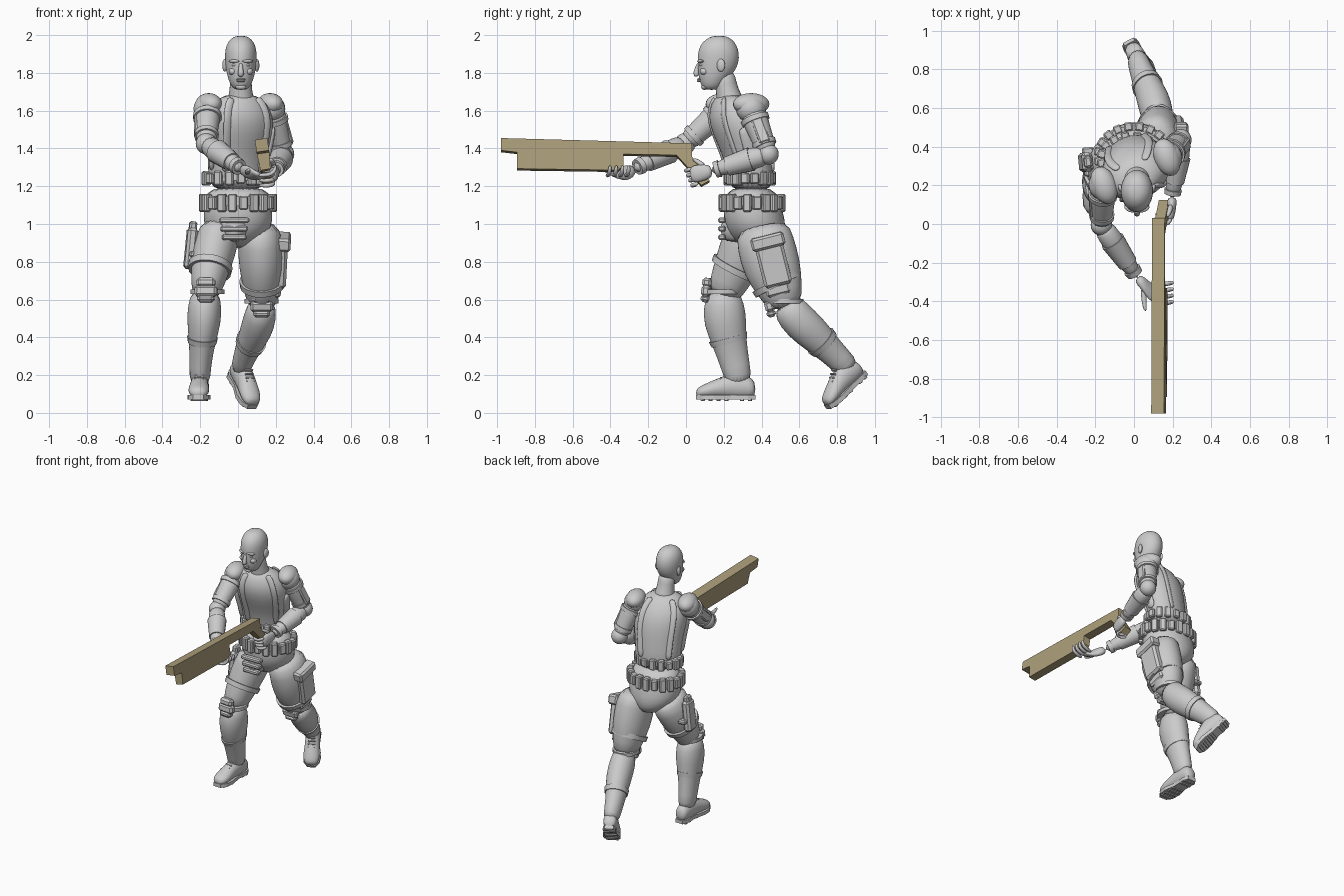
import bpy, bmesh
from math import sin, cos, pi, radians
from mathutils import Vector as V, Matrix as M


def finish(name, bm, smooth=True, sub=0, bevel=0):
    bmesh.ops.recalc_face_normals(bm, faces=bm.faces)
    me = bpy.data.meshes.new(name)
    bm.to_mesh(me)
    bm.free()
    ob = bpy.data.objects.new(name, me)
    bpy.context.collection.objects.link(ob)
    if smooth:
        for p in me.polygons:
            p.use_smooth = True
    if sub:
        ob.modifiers.new("smooth", 'SUBSURF').levels = sub
        ob.modifiers["smooth"].render_levels = sub
    if bevel:
        b = ob.modifiers.new("bevel", 'BEVEL')
        b.width, b.segments = bevel, 1
    return ob


def loft(name, rows, hint=(1, 0, 0), axis=None, n=16, sub=1):
    """rows: (x, y, z, side radius, depth radius) rings along a path"""
    bm = bmesh.new()
    pts = [V(r[:3]) for r in rows]
    rings = []
    for i, r in enumerate(rows):
        t = V(axis) if axis else pts[min(i + 1, len(pts) - 1)] - pts[max(i - 1, 0)]
        t.normalize()
        u = V(hint)
        u = (u - t * u.dot(t)).normalized()
        w = t.cross(u)
        rings.append([bm.verts.new(pts[i] + u * r[3] * 1.02 * cos(2 * pi * k / n)
                                   + w * r[4] * 1.02 * sin(2 * pi * k / n)) for k in range(n)])
    for a, b in zip(rings, rings[1:]):
        for k in range(n):
            bm.faces.new((a[k], a[(k + 1) % n], b[(k + 1) % n], b[k]))
    bm.faces.new(rings[0])
    bm.faces.new(rings[-1])
    return finish(name, bm, True, sub)


def tube(name, *rows, hint=(1, 0, 0), n=12, sub=1):
    return loft(name, [(*r, r[3]) if len(r) == 4 else r for r in rows], hint, None, n, sub)


def blob(name, c, size, rot=0):
    bm = bmesh.new()
    bmesh.ops.create_uvsphere(bm, u_segments=20, v_segments=12, radius=1)
    bm.transform(M.Translation(c) @ M.Rotation(rot, 4, 'Z') @ M.Diagonal((*size, 1)))
    return finish(name, bm)


def frame(o, f, up=(0, 0, 1)):
    f, up = V(f).normalized(), V(up)
    u = (up - f * f.dot(up)).normalized()
    s = f.cross(u)
    m = M((s, f, u)).transposed().to_4x4()
    return M.Translation(o) @ m


def box(name, m, size, bevel=.008):
    bm = bmesh.new()
    bmesh.ops.create_cube(bm, size=1)
    bm.transform((m if isinstance(m, M) else M.Translation(m)) @ M.Diagonal((*size, 1)))
    return finish(name, bm, False, 0, bevel)


def band(name, a, b, ra, rb, d=1.0, hint=(1, 0, 0)):
    """strap with square edges round a limb"""
    ob = loft(name, [(*a, ra, ra * d), (*b, rb, rb * d)], hint, n=20, sub=0)
    for p in ob.data.polygons:
        p.use_smooth = len(p.vertices) == 4


# Torso, twisted about the waist
TW = radians(20)
TORSO = [(0, .345, 1.17, .15, .11), (-.01, .342, 1.27, .152, .115), (0, .32, 1.38, .16, .125),
         (.01, .29, 1.48, .178, .145), (.01, .265, 1.57, .178, .142), (.01, .25, 1.635, .15, .11),
         (.01, .235, 1.69, .085, .07)]
loft("torso", TORSO, (cos(TW), sin(TW), 0), (0, 0, 1), 24)


def on_torso(z, deg, off):
    for p, q in zip(TORSO, TORSO[1:]):
        if p[2] <= z <= q[2]:
            k = (z - p[2]) / (q[2] - p[2])
            x, y, _, rx, ry = [a + (b - a) * k for a, b in zip(p, q)]
            a = radians(deg)
            return V((x, y, z)) + M.Rotation(TW, 3, 'Z') @ V(((rx + off) * cos(a), (ry + off) * sin(a), 0))


# Vest straps and edges, front and back
for deg in (-128, -52, 128, 52):
    pts = [on_torso(z, deg, .002) for z in (1.27, 1.35, 1.44, 1.52, 1.58, 1.63, 1.67)]
    tube("vest_strap", *[(*p, .024, .012) for p in pts], hint=(cos(TW), sin(TW), 0), n=8)
for deg in (-165, -15):
    pts = [on_torso(z, deg, .004) for z in (1.28, 1.36, 1.44, 1.52)]
    tube("vest_side", *[(*p, .016, .035) for p in pts], n=8)

# Pelvis and belts
loft("pelvis", [(0, .4, .87, .05, .07), (0, .385, .91, .12, .13), (0, .37, .98, .18, .16),
                (0, .355, 1.06, .182, .158), (0, .35, 1.13, .175, .145), (0, .345, 1.2, .15, .112)],
     axis=(0, 0, 1), n=20)
loft("groin_guard", [(-.02, .3, .9, .05, .1), (-.02, .29, .95, .075, .11), (-.02, .285, 1.05, .1, .1)],
     axis=(0, 0, 1))
for i in range(3):
    box("guard_plate", (-.02, .19, .93 + .045 * i), (.13 + .015 * i, .04, .03))
for name, z, h, cx, cy, rx, ry, n in (("hip_belt", 1.12, .05, 0, .35, .185, .155, 20),
                                      ("waist_belt", 1.25, .04, -.015, .338, .155, .117, 16)):
    band(name, (cx, cy, z - h / 2), (cx, cy, z + h / 2), rx, rx, ry / rx)
    for i in range(n):
        a = 2 * pi * (i + .5) / n
        d = V((cos(a) / rx, sin(a) / ry, 0))
        tall = h * (1.9 if i % 3 else 1.45)
        box(name + "_pouch", frame((cx + rx * cos(a), cy + ry * sin(a), z - .008), d),
            (.044, .045, tall), .007)

# Head, neck and face
hx = .015
loft("head", [(hx, y, z, rx, ry) for z, y, rx, ry in (
    (1.71, .135, .025, .03), (1.722, .137, .045, .05), (1.75, .142, .06, .067), (1.785, .153, .071, .086),
    (1.82, .164, .078, .1), (1.86, .17, .082, .108), (1.9, .172, .084, .109), (1.945, .172, .078, .098),
    (1.98, .174, .056, .068), (1.997, .175, .024, .03))], axis=(0, 0, 1), n=20)
tube("neck", (hx, .24, 1.62, .085), (hx, .225, 1.68, .064), (hx, .21, 1.74, .058), (hx, .2, 1.81, .058))
tube("nose", (hx, .068, 1.855, .01), (hx, .058, 1.82, .012), (hx, .052, 1.795, .018), (hx, .062, 1.782, .014))
for s in (-1, 1):
    blob("brow", (hx + s * .034, .078, 1.862), (.032, .016, .009), s * .35)
    blob("eye", (hx + s * .033, .082, 1.842), (.016, .012, .008))
    blob("cheek", (hx + s * .042, .098, 1.808), (.022, .025, .02))
    blob("ear", (hx + s * .085, .185, 1.84), (.012, .023, .034), s * -.3)
for z in (1.757, 1.766):
    blob("lip", (hx, .071, z), (.024, .012, .006))
blob("chin", (hx, .098, 1.726), (.028, .018, .016))

# Arms
ARMS = [((-.16, .2, 1.61), (-.168, -.005, 1.425), (.02, -.28, 1.29), -1),
        ((.175, .345, 1.61), (.242, .435, 1.37), (.195, .13, 1.28), 1)]
for sh, el, wr, s in ARMS:
    sh, el, wr = V(sh), V(el), V(wr)
    tube("upper_arm", (*sh, .072), (*sh.lerp(el, .35), .066), (*sh.lerp(el, .7), .057), (*el, .054), n=16)
    blob("elbow", el, (.056, .056, .056))
    tube("forearm", (*el, .052), (*el.lerp(wr, .25), .06), (*el.lerp(wr, .6), .05), (*wr, .034), n=16)
    blob("shoulder_joint", sh, (.075, .08, .075), TW)
    blob("shoulder_pad", sh + V((s * -.005, 0, .025)), (.066, .1, .058), TW)
    band("shoulder_band", sh.lerp(el, .2), sh.lerp(el, .3), .075, .073)
    band("arm_band", sh.lerp(el, .72), sh.lerp(el, .82), .063, .062)
    band("forearm_guard", el.lerp(wr, .3), el.lerp(wr, .72), .063, .05)
    band("wrist_band", el.lerp(wr, .84), el.lerp(wr, .92), .045, .042)
    out = V((s, .1, .1))
    box("arm_plate", frame(sh.lerp(el, .5) + out * .055, el - sh, out), (.06, .14, .025))

# Front hand, cupped under the weapon
tube("front_palm", (.015, -.275, 1.29, .03, .028), (.06, -.32, 1.27, .044, .024),
     (.1, -.36, 1.258, .05, .02), (.13, -.375, 1.257, .04, .014), hint=(.6, -.8, 0))
for i in range(4):
    y = -.31 - i * .033
    tube("front_finger", (.105, y - .01, 1.258, .012), (.16, y, 1.258, .013), (.195, y + .005, 1.275, .012),
         (.2, y + .008, 1.312, .009), hint=(0, 1, 0), n=8)
tube("front_thumb", (.05, -.32, 1.275, .017), (.05, -.39, 1.275, .015), (.06, -.455, 1.29, .009), n=8)

# Rear hand round the grip
tube("rear_palm", (.197, .14, 1.28, .026, .03), (.196, .1, 1.275, .024, .044),
     (.192, .05, 1.265, .021, .048), (.187, .02, 1.26, .014, .036))
for i in range(4):
    y, z = .035 + i * .011, 1.295 - i * .026
    tube("rear_finger", (.193, y, z, .012), (.18, y - .035, z - .012, .012), (.14, y - .04, z - .014, .011),
         (.11, y - .01, z - .012, .009), hint=(0, 0, 1), n=8)
tube("rear_thumb", (.19, .1, 1.3, .017), (.185, .065, 1.33, .014), (.17, .035, 1.345, .009), n=8)

# Weapon: flat profile, rolled slightly to one side
PROFILE = [(-.98, 1.45), (.03, 1.422), (.033, 1.35), (.125, 1.225), (.08, 1.2), (0, 1.305), (-.05, 1.36),
           (-.33, 1.365), (-.33, 1.305), (-.36, 1.28), (-.895, 1.288), (-.895, 1.375), (-.98, 1.385)]
bm = bmesh.new()
sides = [[bm.verts.new((.122 + (1.45 - z) * .145 + s * (.033 if z > 1.37 else .026), y, z + s * .005))
          for y, z in PROFILE] for s in (-1, 1)]
for ring in sides:
    bm.faces.new(ring)
for k in range(len(PROFILE)):
    j = (k + 1) % len(PROFILE)
    bm.faces.new((sides[0][k], sides[0][j], sides[1][j], sides[1][k]))
gun = finish("weapon", bm, False)
mat = bpy.data.materials.new("tan")
mat.diffuse_color = (.42, .35, .2, 1)
gun.data.materials.append(mat)

# Legs
tube("front_thigh", (-.09, .36, 1.0, .1, .14), (-.115, .325, .9, .115, .135), (-.14, .28, .8, .108, .125),
     (-.162, .225, .69, .088, .1), (-.172, .195, .61, .07, .085), n=20)
tube("front_shin", (-.172, .2, .65, .072, .08), (-.176, .2, .57, .088, .108), (-.18, .207, .48, .09, .113),
     (-.19, .23, .37, .068, .09), (-.2, .262, .25, .056, .075), (-.203, .285, .14, .055, .07), n=20)
tube("rear_thigh", (.1, .4, 1.0, .1, .14), (.122, .42, .9, .122, .15), (.125, .455, .77, .12, .155),
     (.128, .505, .64, .095, .115), (.13, .53, .55, .072, .085), n=20)
tube("rear_shin", (.132, .52, .59, .07, .08), (.118, .575, .51, .085, .095), (.098, .65, .44, .085, .096),
     (.06, .735, .36, .068, .078), (.03, .81, .285, .057, .066), (.01, .875, .22, .052, .065), n=20)
LEGS = [((-.145, .27, .78), (-.15, .255, .75), .116, (-.17, .11, .65), (-.1, -1, .1)),
        ((.127, .475, .7), (.128, .49, .67), .118, (.125, .44, .57), (0, -1, -.25))]
for a, b, r, knee, out in LEGS:
    band("thigh_strap", a, b, r, r * .97, 1.15)
    k = frame(knee, out)
    for dz, w, h in ((.04, .1, .05), (-.005, .12, .06), (-.045, .09, .04)):
        box("knee_pad", k @ M.Translation((0, .0, dz)), (w, .05, h), .014)
    c = V(knee) - V(out).normalized() * .085
    band("knee_strap", c - V((0, 0, .012)), c + V((0, 0, .012)), .088, .088, 1.1)
band("front_boot_cuff", (-.19, .23, .37), (-.188, .222, .4), .074, .08, 1.28)
band("rear_boot_cuff", (.06, .735, .36), (.071, .712, .382), .075, .08, 1.12)

# Boots with treaded soles, built along the foot direction
for side, m, L in (("front", frame((-.2, .368, .07), (-.03, -1, 0)), .315),
                   ("rear", frame((-.03, .95, .205), (.1, -.19, -.18)), .285)):
    rows = [(0, .055, .035, .035), (.03, .065, .046, .06), (.1, .075, .05, .07), (.18, .066, .05, .056),
            (.25, .05, .058, .042), (.295, .04, .048, .032), (.318, .035, .028, .02)]
    k = L / .318
    f, s = m.col[1].to_3d(), m.col[0].to_3d()
    loft(side + "_boot", [(*(m @ V((0, y * k, z))), rx, rz) for y, z, rx, rz in rows], s, f)
    bm = bmesh.new()
    out = [(.03, 0), (.045, .04), (.042, .13), (.06, .22), (.054, .28), (.028, .318)]
    ring = [(x, y) for x, y in out] + [(-x, y) for x, y in reversed(out)]
    face = bm.faces.new([bm.verts.new((x, y * k, 0)) for x, y in ring])
    ext = bmesh.ops.extrude_face_region(bm, geom=[face])
    bmesh.ops.translate(bm, vec=(0, 0, .025), verts=[v for v in ext["geom"] if isinstance(v, bmesh.types.BMVert)])
    bm.transform(m)
    finish(side + "_sole", bm, False)
    for i in range(7):
        if i != 2:
            box(side + "_tread", m @ M.Translation((0, (.03 + i * .042) * k, 0)), (.085, .02, .014), .002)
    for i in range(4):
        box(side + "_lace", m @ M.Translation((0, (.145 + i * .02) * k, .137 - i * .012)), (.05, .01, .014), .003)

# Holster on one thigh, pouches on the other
hol = frame((-.25, .32, .87), (-1, -.1, .1))
box("holster", hol, (.1, .055, .22), .015)
box("holster_grip", hol @ M.Translation((0, .0, .1)), (.06, .04, .09), .01)
box("holster_strap", hol @ M.Translation((0, -.02, -.03)), (.15, .06, .03))
pouch = frame((.225, .46, .8), (1, 0, -.05), (0, -.25, 1))
box("thigh_pouch", pouch, (.15, .07, .26), .015)
box("thigh_pouch_flap", pouch @ M.Translation((0, .012, .11)), (.18, .075, .07), .012)
box("thigh_pouch_low", pouch @ M.Translation((.01, -.02, -.15)), (.13, .06, .06), .012)
